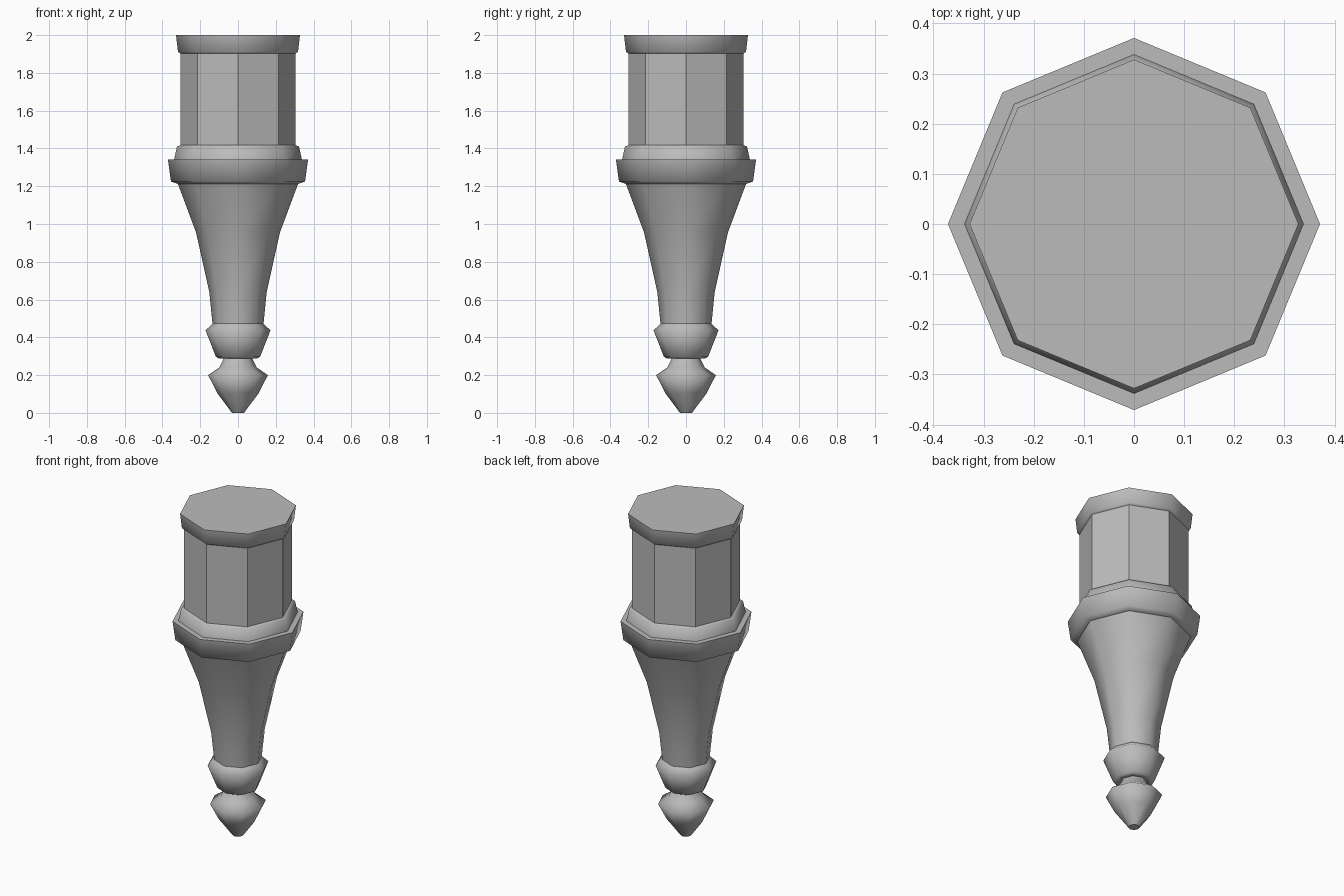
import bpy
import bmesh
import math

SIDES = 8
cube = bpy.data.objects.get("Cube")
if cube:
    bpy.data.objects.remove(cube)

grey = bpy.data.materials.new("plain grey")
grey.use_nodes = True
colour = (0.5, 0.5, 0.5, 1)
grey.diffuse_color = colour
grey.node_tree.nodes["Principled BSDF"].inputs["Base Color"].default_value = colour


def turned_part(name, profile, smooth=True, crease=35):
    """Spin an (radius, height) profile, listed bottom up, into a closed octagonal part."""
    bm = bmesh.new()
    rings = []
    for r, z in profile:
        ring = []
        for i in range(SIDES):
            a = math.tau * i / SIDES
            ring.append(bm.verts.new((r * math.cos(a), r * math.sin(a), z)))
        rings.append(ring)
    for low, high in zip(rings, rings[1:]):
        for i in range(SIDES):
            j = (i + 1) % SIDES
            bm.faces.new((low[i], low[j], high[j], high[i])).smooth = smooth
    bm.faces.new(rings[0][::-1])
    bm.faces.new(rings[-1])
    # Round the sides off in shading, but keep hard steps along the profile
    for edge in bm.edges:
        level = abs(edge.verts[0].co.z - edge.verts[1].co.z) < 1e-5
        if level and edge.calc_face_angle(0) > math.radians(crease):
            edge.smooth = False
    mesh = bpy.data.meshes.new(name)
    bm.to_mesh(mesh)
    bm.free()
    mesh.materials.append(grey)
    obj = bpy.data.objects.new(name, mesh)
    bpy.context.collection.objects.link(obj)
    return obj


# Pointed foot and its narrow neck
turned_part("finial", [(0.032, 0), (0.11, 0.105), (0.158, 0.2),
                       (0.10, 0.24), (0.075, 0.29)])
# Flared cup above the foot
turned_part("cup", [(0.098, 0.287), (0.117, 0.297), (0.172, 0.437), (0.135, 0.472)])
# Tapered shaft
turned_part("shaft", [(0.135, 0.472), (0.152, 0.64), (0.222, 0.955), (0.318, 1.212)])
# Wide collar with a stepped ring on top
turned_part("collar", [(0.318, 1.212), (0.355, 1.225), (0.371, 1.342)])
turned_part("collar_step", [(0.338, 1.342), (0.323, 1.41), (0.305, 1.418)])
# Flat-sided drum
turned_part("drum", [(0.305, 1.418), (0.305, 1.902)], smooth=False)
# Top cap
turned_part("cap", [(0.305, 1.902), (0.318, 1.912), (0.328, 2.0)])
